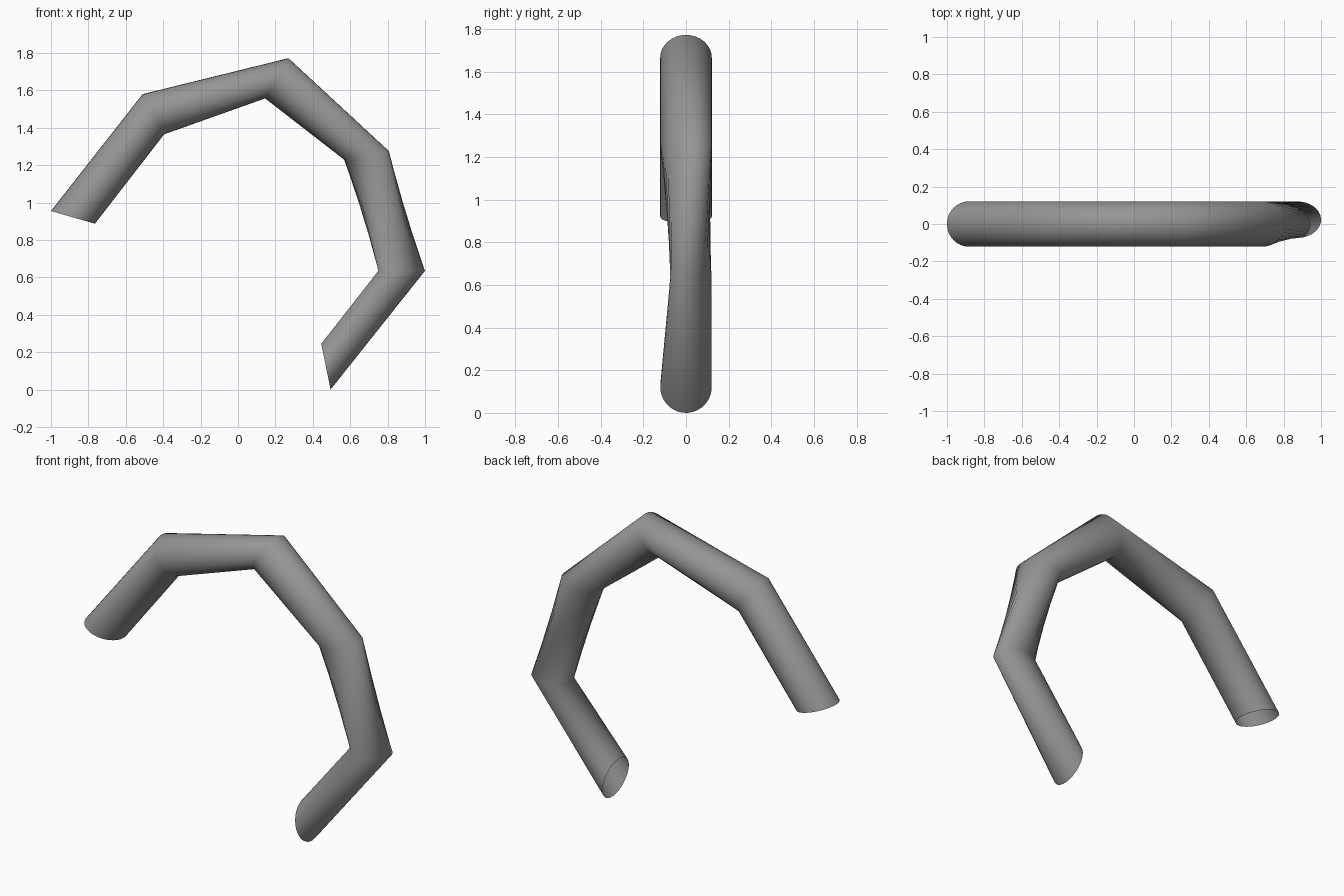
import bpy, bmesh
from math import sin, cos, pi, radians

if "Cube" in bpy.data.objects:
    bpy.data.objects.remove(bpy.data.objects["Cube"])

SIDES = 32

# mitred cross-sections: outer (x, z), inner (x, z), y centre, y radius, twist in degrees
stations = [
    ((-1.00, 0.955), (-0.765, 0.887), 0.0, 0.121, 0),
    ((-0.51, 1.58), (-0.395, 1.365), 0.0, 0.121, 0),
    ((0.27, 1.772), (0.145, 1.557), 0.0, 0.121, 0),
    ((0.807, 1.275), (0.567, 1.23), 0.0, 0.121, 0),
    ((1.00, 0.635), (0.75, 0.635), 0.023, 0.097, 52),
    ((0.495, 0.0), (0.445, 0.245), 0.0, 0.121, 52),
]


def add_ring(bm, outer, inner, cy, ry, twist):
    """Ellipse in the plane through the outer and inner points and the y axis."""
    cx, cz = (outer[0] + inner[0]) / 2, (outer[1] + inner[1]) / 2
    dx, dz = (outer[0] - inner[0]) / 2, (outer[1] - inner[1]) / 2
    ring = []
    for i in range(SIDES):
        a = 2 * pi * i / SIDES - radians(twist)
        ring.append(bm.verts.new((cx + dx * cos(a), cy + ry * sin(a), cz + dz * cos(a))))
    return ring


# bent tube with open ends and one twisted section
bm = bmesh.new()
rings = [add_ring(bm, *s) for s in stations]
for a, b in zip(rings, rings[1:]):
    for i in range(SIDES):
        j = (i + 1) % SIDES
        bm.faces.new((a[i], a[j], b[j], b[i])).smooth = True
bmesh.ops.recalc_face_normals(bm, faces=bm.faces)
# normals point outward: the outermost vertex of the first ring must face -x
bm.normal_update()
if rings[0][0].normal.x > 0:
    bmesh.ops.reverse_faces(bm, faces=bm.faces)

mesh = bpy.data.meshes.new("bent_tube")
bm.to_mesh(mesh)
bm.free()
tube = bpy.data.objects.new("bent_tube", mesh)
bpy.context.collection.objects.link(tube)

# dark grey finish
grey = bpy.data.materials.new("dark_grey")
grey.diffuse_color = (0.3, 0.3, 0.3, 1)
grey.use_nodes = True
grey.node_tree.nodes["Principled BSDF"].inputs["Base Color"].default_value = grey.diffuse_color
mesh.materials.append(grey)
